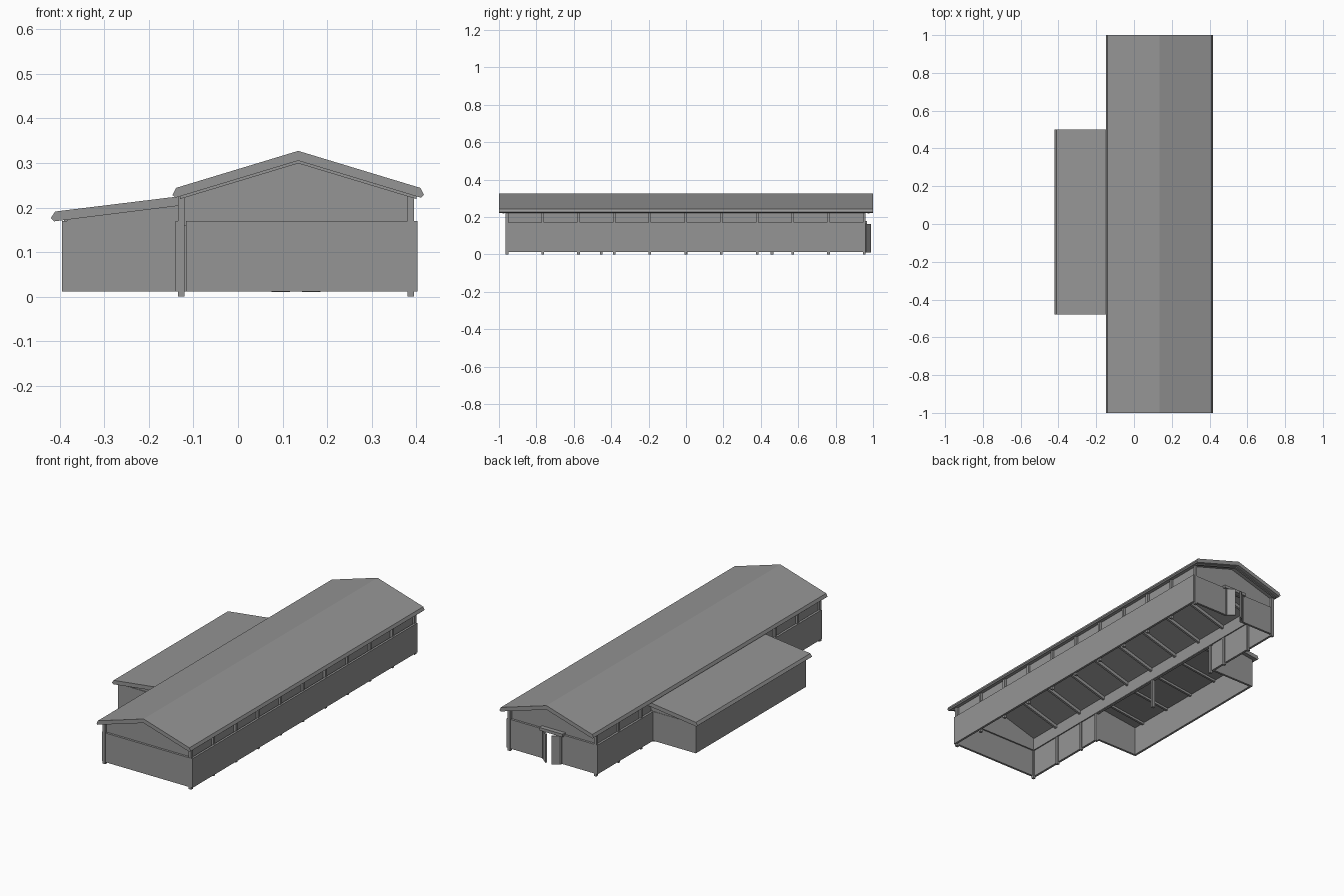
import bpy
import bmesh
import math
from mathutils import Matrix

old = bpy.data.objects.get("Cube")
if old:
    bpy.data.objects.remove(old, do_unlink=True)

grey = bpy.data.materials.new("plain grey")
grey.use_nodes = True
colour = (0.3, 0.3, 0.3, 1)
grey.diffuse_color = colour
grey.node_tree.nodes["Principled BSDF"].inputs["Base Color"].default_value = colour


def prism(name, outline, y0, y1):
    """Extrude an x-z outline along y."""
    bm = bmesh.new()
    face = bm.faces.new([bm.verts.new((x, y0, z)) for x, z in outline])
    out = bmesh.ops.extrude_face_region(bm, geom=[face])
    moved = [v for v in out["geom"] if isinstance(v, bmesh.types.BMVert)]
    bmesh.ops.translate(bm, verts=moved, vec=(0, y1 - y0, 0))
    bmesh.ops.recalc_face_normals(bm, faces=bm.faces)
    mesh = bpy.data.meshes.new(name)
    bm.to_mesh(mesh)
    bm.free()
    mesh.materials.append(grey)
    obj = bpy.data.objects.new(name, mesh)
    bpy.context.scene.collection.objects.link(obj)
    return obj


def box(name, x0, x1, y0, y1, z0, z1):
    return prism(name, [(x0, z0), (x1, z0), (x1, z1), (x0, z1)], y0, y1)


# Main dimensions
LEFT, RIGHT, RIDGE = -0.14, 0.403, 0.135
FRONT, BACK = -0.965, 0.957
ANNEX, AF, AB = -0.395, -0.46, 0.48
BASE, TOP, T = 0.012, 0.17, 0.012


def under(x):
    """Height of the hall roof underside."""
    return 0.305 - abs(x - RIDGE) * 0.302


# Hall roof: two slabs meeting at the ridge
for side, name in ((-1, "left"), (1, "right")):
    slope = [(0, 0.327), (0.274, 0.244), (0.282, 0.228), (0.275, 0.222), (0, 0.305)]
    prism("roof_" + name, [(RIDGE + side * x, z) for x, z in slope], -1, 1)
    # Thin barge boards under the roof ends
    board = [(0, 0.305), (0.265, 0.225), (0.265, 0.219), (0, 0.299)]
    for y in (-0.982, 0.97):
        prism("barge_board_" + name, [(RIDGE + side * x, z) for x, z in board], y, y + 0.012)

# Annex roof
prism("annex_roof", [(-0.41, 0.191), (-0.42, 0.176), (-0.412, 0.169),
                     (-0.124, 0.205), (-0.124, 0.226)], -0.478, 0.5)

# Lower cladding of the hall
box("wall_right", RIGHT - T, RIGHT, FRONT, BACK, BASE, TOP)
box("wall_left_front", LEFT, LEFT + T, FRONT + 0.004, AF + T, BASE, TOP)
box("wall_left_back", LEFT, LEFT + T, AB - T, BACK, BASE, TOP)
box("wall_front", -0.117, RIGHT - T, FRONT, FRONT + T, BASE, TOP)
box("wall_back_left", 0.18, RIGHT - T, BACK - T, BACK, BASE, TOP)
box("wall_back_right", LEFT + T, 0.08, BACK - T, BACK, BASE, TOP)
box("door_header", 0.06, 0.2, BACK - T, BACK + 0.012, TOP - 0.006, TOP + 0.01)

# Recessed upper band and gables
box("upper_band_right", 0.376, 0.382, FRONT + T, BACK - T, TOP - 0.01, under(0.38))
box("upper_band_left", -0.124, -0.118, FRONT + T, BACK - T, TOP - 0.01, under(-0.121))
gable = [(-0.122, TOP - 0.01), (0.382, TOP - 0.01), (0.382, under(0.382)),
         (RIDGE, under(RIDGE)), (-0.122, under(-0.122))]
prism("gable_front", gable, FRONT + T, FRONT + T + 0.008)
prism("gable_back", gable, BACK - T - 0.008, BACK - T)

# Annex walls and the slanted panels above them
box("annex_wall_side", ANNEX, ANNEX + T, AF, AB, BASE, TOP)
for y, name in ((AF, "front"), (AB - T, "back")):
    box("annex_wall_" + name, ANNEX + T, LEFT, y, y + T, BASE, TOP)
    prism("annex_gable_" + name, [(-0.383, TOP), (-0.122, TOP), (-0.122, 0.206),
                                  (-0.383, 0.173)], y + 0.003, y + T - 0.002)

# Posts with small feet, and a rafter pair over each post line
for i in range(11):
    y = -0.957 + i * 0.191
    box("post_right", 0.38, 0.395, y - 0.007, y + 0.007, 0, under(0.388))
    if not AF < y < AB:
        box("post_left", -0.135, -0.12, y - 0.007, y + 0.007, 0, under(-0.128))
    else:
        box("upper_post_left", -0.135, -0.12, y - 0.007, y + 0.007, TOP, under(-0.128))
    if 0 < i < 10:
        for x in (-0.125, 0.385):
            prism("rafter", [(x, under(x)), (RIDGE, 0.305), (RIDGE, 0.285),
                             (x, under(x) - 0.018)], y - 0.006, y + 0.006)
        if AF < y < AB:
            prism("annex_rafter", [(-0.39, 0.172), (-0.125, 0.205), (-0.125, 0.192),
                                   (-0.39, 0.16)], y - 0.006, y + 0.006)
for y in (AF + 0.007, AB - 0.02):
    box("annex_corner_post", -0.135, -0.12, y - 0.007, y + 0.007, 0, TOP)

# Beam and post in the opening between hall and annex
box("opening_beam", -0.135, -0.12, AF, AB, TOP - 0.012, TOP + 0.004)
box("centre_post", -0.135, -0.12, -0.007, 0.007, 0, TOP)

# Two door leaves swung outwards at the back
for hinge, side, name in ((0.182, -1, "left"), (0.078, 1, "right")):
    leaf = box("door_leaf_" + name, 0, 0.047, -0.004, 0.004, BASE - 0.002, TOP - 0.006)
    turn = math.radians(40)
    leaf.matrix_world = (Matrix.Translation((hinge, BACK, 0))
                         @ Matrix.Rotation(turn if side > 0 else math.pi - turn, 4, "Z"))
    box("door_jamb_" + name, hinge - 0.006, hinge + 0.006, BACK - T, BACK + 0.006, BASE, TOP)
